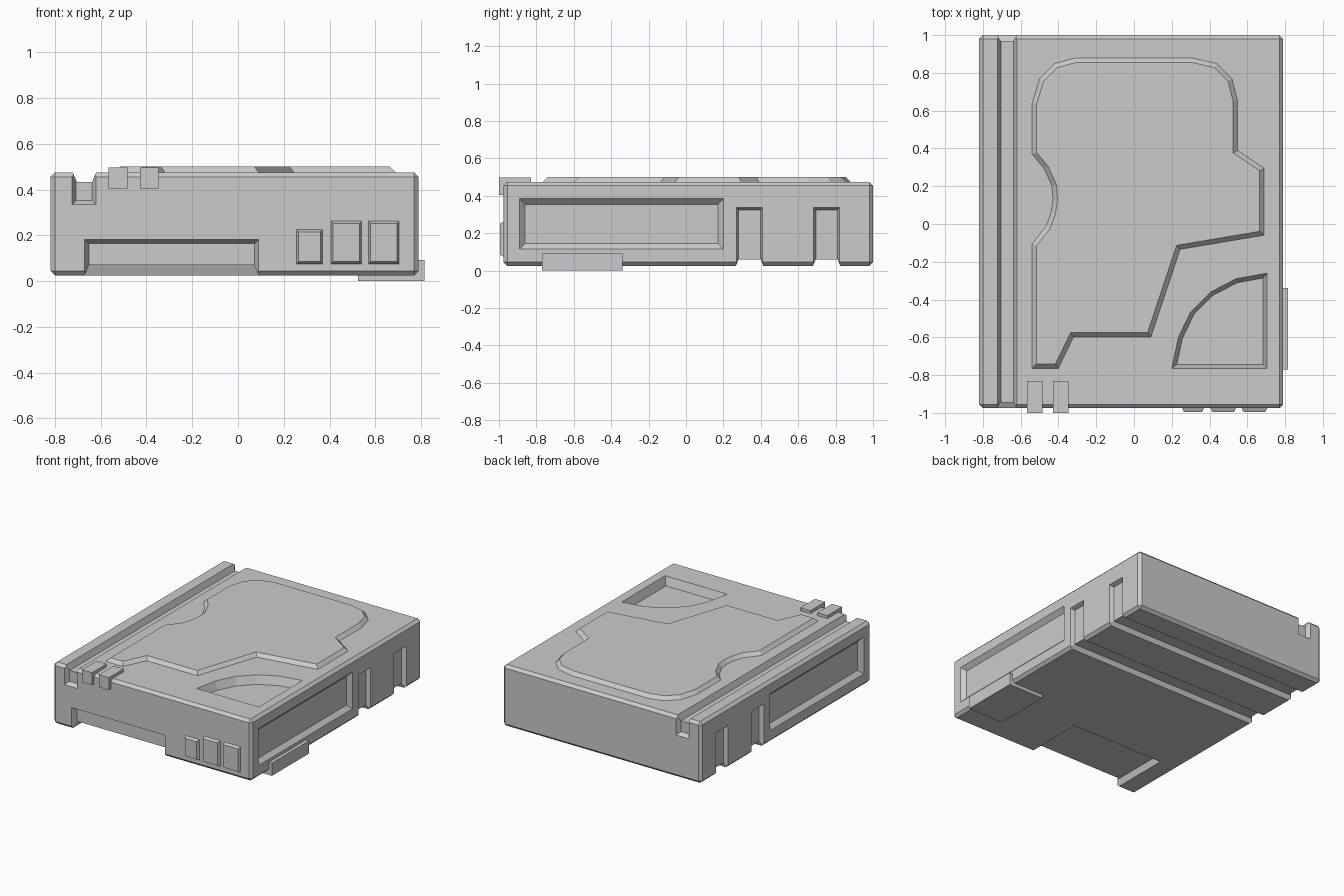
import bpy, bmesh
from mathutils import Vector

if "Cube" in bpy.data.objects:
    bpy.data.objects.remove(bpy.data.objects["Cube"])


def loft(name, rings):
    """Closed solid skinned through equal-length rings of 3D points."""
    bm = bmesh.new()
    vs = [[bm.verts.new(p) for p in r] for r in rings]
    n = len(vs[0])
    bm.faces.new(vs[0])
    bm.faces.new(vs[-1])
    for a, b in zip(vs, vs[1:]):
        for i in range(n):
            j = (i + 1) % n
            bm.faces.new((a[i], a[j], b[j], b[i]))
    bmesh.ops.recalc_face_normals(bm, faces=bm.faces)
    me = bpy.data.meshes.new(name)
    bm.to_mesh(me)
    bm.free()
    ob = bpy.data.objects.new(name, me)
    bpy.context.collection.objects.link(ob)
    return ob


def offset(pts, d):
    """Mitred inward offset of a counter-clockwise outline."""
    out = []
    for i, p in enumerate(pts):
        p0, p1, p2 = Vector(pts[i - 1]), Vector(p), Vector(pts[(i + 1) % len(pts)])
        a, b = (p1 - p0).normalized(), (p2 - p1).normalized()
        m = Vector((-a.y - b.y, a.x + b.x))
        out.append(tuple(p1 + m * (2 * d / m.length_squared)))
    return out


def rect(a0, a1, b0, b1):
    return [(a0, b0), (a1, b0), (a1, b1), (a0, b1)]


def place(pts, axis, level):
    """Lift a 2D outline into 3D, with the named axis held at level."""
    k = "xyz".index(axis)
    return [tuple(list(p[:k]) + [level] + list(p[k:])) for p in pts]


def box(name, x0, x1, y0, y1, z0, z1):
    r = rect(x0, x1, y0, y1)
    return loft(name, [place(r, "z", z0), place(r, "z", z1)])


def raised(name, pts, axis, base, top, inset):
    return loft(name, [place(pts, axis, base), place(offset(pts, inset), axis, top)])


X0, X1, Y0, Y1, Z0, Z1 = -0.82, 0.79, -0.975, 1.0, 0.025, 0.475

# Chamfered case
body = box("case", X0, X1, Y0, Y1, Z0, Z1)
bpy.context.view_layer.objects.active = body
bev = body.modifiers.new("chamfer", "BEVEL")
bev.width, bev.segments = 0.02, 1
bpy.ops.object.modifier_apply(modifier=bev.name)


def carve(pts, axis, surface, direction, depth, inset):
    """Cut a pocket with sloping walls into the case, inward along direction."""
    c = loft("cutter", [place(pts, axis, surface - direction * 0.1),
                        place(pts, axis, surface),
                        place(offset(pts, inset), axis, surface + direction * depth)])
    m = body.modifiers.new("cut", "BOOLEAN")
    m.operation, m.solver, m.object = "DIFFERENCE", "EXACT", c
    bpy.ops.object.modifier_apply(modifier=m.name)
    bpy.data.objects.remove(c)


# Long channel on the top with deeper notches at both ends
carve(rect(-0.722, -0.62, -1.2, 1.2), "z", Z1, -1, 0.042, 0.018)
for y, d in ((Y0, 1), (Y1, -1)):
    carve(rect(-0.725, -0.62, 0.335, 0.6), "y", y, d, 0.03, 0.018)

# Fan-shaped pocket on the top
carve([(0.20, -0.765), (0.705, -0.765), (0.705, -0.26), (0.54, -0.29),
       (0.405, -0.36), (0.30, -0.465), (0.235, -0.60)], "z", Z1, -1, 0.06, 0.022)

# Long side panels and the two slots that wrap under the case
for x, d in ((X0, -1), (X1, 1)):
    carve(rect(-0.89, 0.20, 0.115, 0.385), "x", x, -d, 0.03, 0.03)
    for y in (0.34, 0.752):
        carve(rect(y - 0.07, y + 0.07, -0.1, 0.337), "x", x, -d, 0.03, 0.012)
for y in (0.34, 0.752):
    carve(rect(-1.0, 1.0, y - 0.073, y + 0.073), "z", Z0, 1, 0.035, 0.014)

# Connector recess wrapping from the front to the underside
carve(rect(-0.67, 0.09, -0.1, 0.182), "y", Y0, 1, 0.042, 0.018)
carve(rect(-0.67, 0.09, -1.2, -0.52), "z", Z0, 1, 0.045, 0.018)

# Raised cover plate
raised("cover_plate", [
    (-0.54, -0.765), (-0.40, -0.765), (-0.32, -0.60), (0.09, -0.60),
    (0.245, -0.135), (0.69, -0.06), (0.69, 0.295), (0.55, 0.39),
    (0.55, 0.65), (0.52, 0.77), (0.44, 0.85), (0.31, 0.88),
    (-0.31, 0.88), (-0.42, 0.85), (-0.50, 0.77), (-0.54, 0.64),
    (-0.54, 0.37), (-0.475, 0.29), (-0.435, 0.20), (-0.43, 0.13),
    (-0.44, 0.06), (-0.465, -0.01), (-0.54, -0.105)], "z", Z1 - 0.001, 0.5, 0.025)

# Front buttons
for i, (x0, x1, z1) in enumerate(((0.255, 0.37, 0.225), (0.405, 0.54, 0.262), (0.57, 0.705, 0.262))):
    raised(f"front_button_{i + 1}", rect(x0, x1, 0.075, z1), "y", Y0 + 0.001, -0.995, 0.01)

# Clips over the front top edge
for i, x in enumerate((-0.525, -0.388)):
    box(f"top_clip_{i + 1}", x - 0.041, x + 0.041, -1.0, -0.83, 0.405, 0.497)

# Foot at the lower right edge
box("side_foot", 0.525, 0.815, -0.77, -0.34, 0.0, 0.093)
